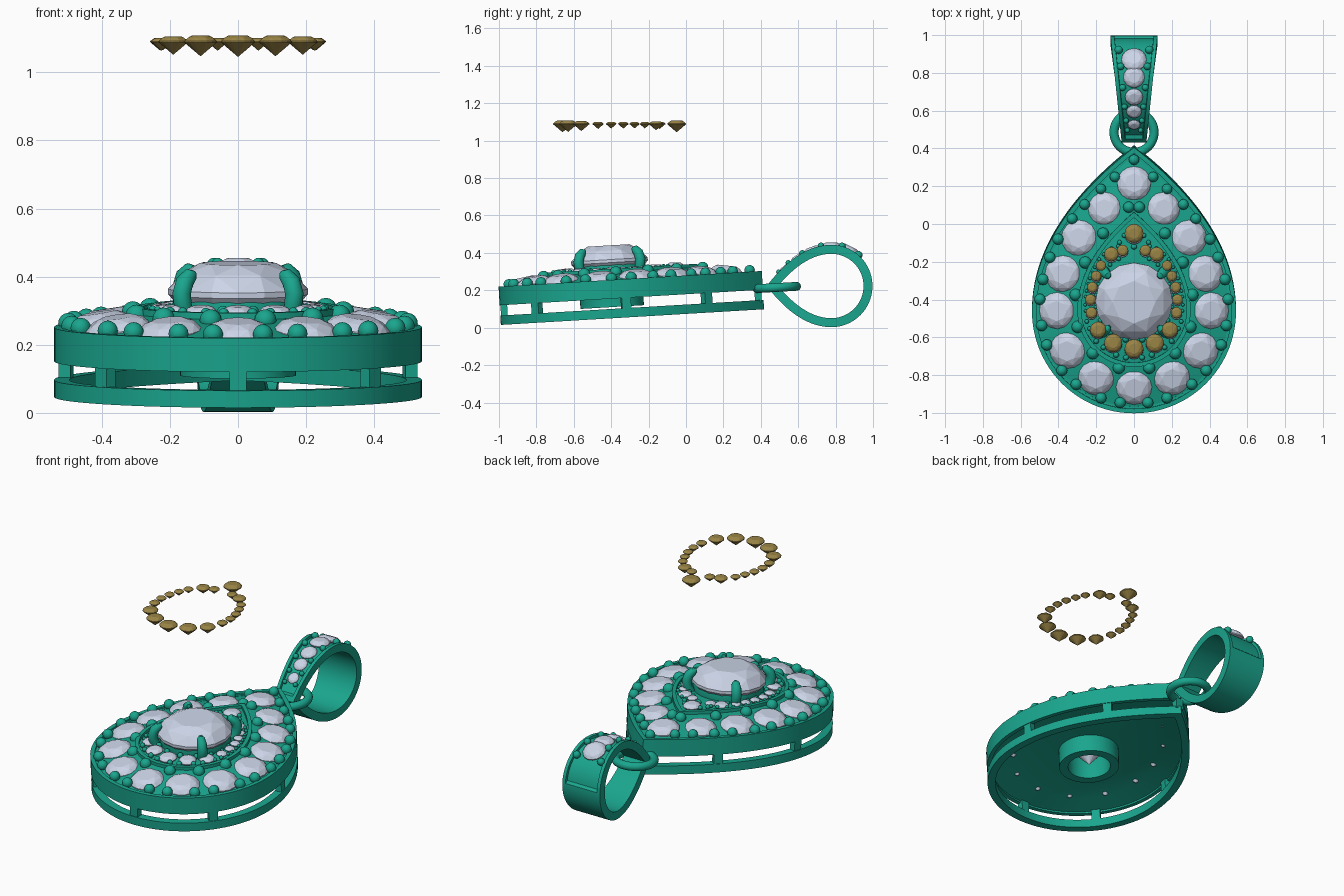
import bpy, bmesh, math
from mathutils import Vector, Matrix

if "Cube" in bpy.data.objects:
    bpy.data.objects.remove(bpy.data.objects["Cube"])

def material(name, rgb):
    m = bpy.data.materials.new(name)
    m.diffuse_color = (*rgb, 1)
    m.use_nodes = True
    m.node_tree.nodes["Principled BSDF"].inputs["Base Color"].default_value = m.diffuse_color
    return m

METAL = material("green_metal", (0.01, 0.38, 0.27))
STONE = material("pale_stone", (0.60, 0.66, 0.80))
GOLD = material("gold_stone", (0.32, 0.23, 0.06))
TILT = math.radians(3.4)
BODY = Matrix.Translation((0, -0.99, 0.015)) @ Matrix.Rotation(TILT, 4, 'X') @ Matrix.Translation((0, 1, 0))
smooth = []

def finish(name, bm, mat, world=BODY, is_smooth=True):
    bmesh.ops.recalc_face_normals(bm, faces=bm.faces)
    me = bpy.data.meshes.new(name)
    bm.to_mesh(me)
    bm.free()
    me.materials.append(mat)
    ob = bpy.data.objects.new(name, me)
    bpy.context.collection.objects.link(ob)
    ob.matrix_world = world
    if is_smooth:
        smooth.append(ob)
    return ob

def loft(name, rings, world=BODY):
    """Skin closed rings into a closed loop (ring-shaped solid)."""
    bm = bmesh.new()
    vs = [[bm.verts.new(p) for p in r] for r in rings]
    n = len(vs[0])
    for a, b in zip(vs, vs[1:] + vs[:1]):
        for i in range(n):
            j = (i + 1) % n
            bm.faces.new((a[i], a[j], b[j], b[i]))
    return finish(name, bm, METAL, world)

def pear(cy, w, h, k=24):
    """Drop outline, clockwise from the tip: half circle plus bulging sides."""
    P = [Vector((0, h)), Vector((.44 * w, .79 * h)), Vector((w, .437 * h)), Vector((w, 0))]
    half = []
    for i in range(k):
        t = i / k
        half.append((1-t)**3*P[0] + 3*t*(1-t)**2*P[1] + 3*t*t*(1-t)*P[2] + t**3*P[3])
    half += [Vector((w*math.cos(a), -w*math.sin(a))) for a in (math.pi/2*i/k for i in range(k + 1))]
    full = half + [Vector((-p.x, p.y)) for p in half[-2:0:-1]]
    return [p + Vector((0, cy)) for p in full]

def normals(pts):
    out = []
    for i, p in enumerate(pts):
        a, b = (p - pts[i-1]).normalized(), (pts[(i+1) % len(pts)] - p).normalized()
        n = Vector((-(a+b).y, (a+b).x)).normalized()
        out.append(n / max(.4, n.dot(Vector((-b.y, b.x)))))
    return out

def inset(pts, d):
    return [p - n * d for p, n in zip(pts, normals(pts))]

def at_z(pts, z):
    return [(p.x, p.y, z) for p in pts]

def wall(name, pts, t, z0, z1):
    q = inset(pts, t)
    return loft(name, [at_z(pts, z0), at_z(pts, z1), at_z(q, z1), at_z(q, z0)])

def gem(bm, pos, r, up=(0, 0, 1), crown=.36, pav=.9):
    """Brilliant cut: table, crown, girdle and point, skinned by a convex hull."""
    rot = Vector((0, 0, 1)).rotation_difference(Vector(up)).to_matrix()
    vs = []
    for n, rad, z, off in ((8, .55, crown, 0), (8, .83, crown*.66, .5), (16, 1, .03, 0), (16, 1, -.05, 0), (1, 0, -pav, 0)):
        for i in range(n):
            a = 2*math.pi*(i + off)/n
            vs.append(bm.verts.new(Vector(pos) + rot @ Vector((rad*math.cos(a), rad*math.sin(a), z)) * r))
    bmesh.ops.convex_hull(bm, input=vs)

def bead(bm, pos, r):
    bmesh.ops.create_uvsphere(bm, u_segments=12, v_segments=8, radius=r, matrix=Matrix.Translation(pos))

def mirrored(half):
    return half + [(-x, y, r) for x, y, r in half[-2:0:-1]]

def pave(name, half, z, lean, z_out, z_in):
    """Ring of leaning stones with two outer beads and one inner bead per gap."""
    st = mirrored(half)
    c = [Vector(s[:2]) for s in st]
    g, b = bmesh.new(), bmesh.new()
    for (x, y, r), n in zip(st, normals(c)):
        n = n.normalized() * lean
        gem(g, (x, y, z), r, (n.x, n.y, 1))
    for i in range(len(st)):
        j = (i + 1) % len(st)
        m, t, r = (c[i]+c[j])/2, (c[j]-c[i]).normalized(), (st[i][2]+st[j][2])/2
        n = Vector((-t.y, t.x))
        for s in (-.55, .55):
            bead(b, (*(m + n*r*1.04 + t*r*s), z_out), r*.31)
        bead(b, (*(m - n*r*.85), z_in), r*.34)
    finish(name + "_stones", g, STONE, is_smooth=False)
    return b

# Pear-shaped frame: upper band, open gallery with posts, lower rail
outer = pear(-.46, .54, .87)
inner = pear(-.45, .30, .52)
wall("upper_band", outer, .024, .105, .205)
wall("inner_step", inset(outer, .022), .014, .12, .195)
wall("lower_rail", outer, .045, 0, .05)
bm = bmesh.new()
nrm = normals(outer)
for x, y in ((0, .41), (.31, .14), (.53, -.33), (.40, -.83), (0, -1), (-.40, -.83), (-.53, -.33), (-.31, .14)):
    i = min(range(len(outer)), key=lambda k: (outer[k] - Vector((x, y))).length)
    n = nrm[i].normalized()
    p = outer[i] - nrm[i] * .022
    bmesh.ops.create_cube(bm, size=1, matrix=Matrix.Translation((*p, .078)) @ Matrix.Rotation(math.atan2(n.y, n.x), 4, 'Z')
                          @ Matrix.Diagonal((.036, .05, .075, 1)))
finish("gallery_posts", bm, METAL)

# Domed plate with a round hole for the centre seat
C = Vector((0, -.40))
edge = inset(outer, .02)
mid = [(a + b) / 2 for a, b in zip(edge, inner)]
hole = [C + (p - C).normalized() * .15 for p in inner]
loft("domed_plate", [at_z(edge, .19), at_z(mid, .217), at_z(inner, .245), at_z(hole, .252),
                     at_z(hole, .165), at_z(inner, .16), at_z(mid, .138), at_z(edge, .115)])
wall("inner_rim", inner, .022, .2, .264)

# Outer stones and their beads
big = [(0, .22, .09), (.155, .085, .088), (.29, -.07, .095), (.375, -.26, .097), (.405, -.455, .097),
       (.35, -.665, .097), (.2, -.81, .095), (0, -.86, .095)]
b = pave("outer", big, .213, .16, .213, .243)
bead(b, (0, .345, .213), .028)
finish("outer_beads", b, METAL)

# Small stones of the inner tier, and the same set floating above
small = [(0, -.05, .05), (.06, -.14, .03), (.12, -.16, .038), (.175, -.22, .027), (.2, -.275, .027), (.22, -.335, .028),
         (.23, -.4, .028), (.225, -.47, .03), (.19, -.56, .043), (.11, -.63, .048), (0, -.66, .05)]
finish("tier_beads", pave("tier", small, .26, .08, .26, .26), METAL)
bm = bmesh.new()
for x, y, r in mirrored(small):
    gem(bm, (x, y, 1.09), r)
finish("floating_stones", bm, GOLD, Matrix(), False)

# Centre stone, its seat and four prongs
bm = bmesh.new()
gem(bm, (0, C.y, .308), .205, crown=.4, pav=1.15)
finish("centre_stone", bm, STONE, is_smooth=False)
prof = [(.12, .06), (.17, .06), (.17, .19), (.195, .24), (.19, .285), (.165, .285), (.15, .24), (.12, .19)]
loft("centre_seat", [[(r*math.cos(2*math.pi*i/48), C.y + r*math.sin(2*math.pi*i/48), z) for i in range(48)] for r, z in prof])
bm = bmesh.new()
path = [(.205, .23, .026), (.228, .27, .027), (.234, .31, .028), (.222, .342, .027), (.198, .362, .022), (.182, .366, .010)]
for q in range(4):
    M = Matrix.Translation((0, C.y, 0)) @ Matrix.Rotation(math.pi/4 + q*math.pi/2, 4, 'Z')
    rings = []
    for i, (r, z, s) in enumerate(path):
        a, c = path[max(i-1, 0)], path[min(i+1, 5)]
        t = Vector((c[0]-a[0], 0, c[1]-a[1])).normalized()
        side = Vector((t.z, 0, -t.x))
        rings.append([bm.verts.new(M @ (Vector((r, 0, z)) + (side*math.cos(u) + Vector((0, 1, 0))*math.sin(u))*s))
                      for u in (2*math.pi*k/12 for k in range(12))])
    for a, c in zip(rings, rings[1:]):
        for k in range(12):
            bm.faces.new((a[k], a[(k+1) % 12], c[(k+1) % 12], c[k]))
    bm.faces.new(rings[0])
    bm.faces.new(rings[-1])
finish("prongs", bm, METAL)

# Jump ring through the tip and the bail
rings = []
for i in range(48):
    a = 2*math.pi*i/48
    rings.append([((.106 + .024*math.cos(u))*math.cos(a), (.106 + .024*math.cos(u))*math.sin(a), .024*math.sin(u))
                  for u in (2*math.pi*k/14 for k in range(14))])
loft("jump_ring", rings, Matrix.Translation((0, .485, .215)) @ Matrix.Rotation(TILT, 4, 'X'))

# Tapered bail: drop-shaped loop with a recessed channel along the top
drop = [Vector((.777 - p.y, .223 + p.x)) for p in pear(0, .22, .345)]
dn = [-n for n in normals(drop)]
dn = [n if (p - Vector((.777, .223))).dot(n) > 0 else -n for p, n in zip(drop, dn)]

def half_width(y):
    return .065 + .06 * (y - .43) / .57

rings = []
for p, n in zip(drop, dn):
    w, d = half_width(p.x), .014 if p.y > .25 else 0
    sec = [(-w, .048), (w, .048), (w, 0), (w-.02, 0), (w-.022, d), (-w+.022, d), (-w+.02, 0), (-w, 0)]
    rings.append([(x, *(p - n*o)) for x, o in sec])
loft("bail", rings, Matrix())

def on_top(y):
    i = min((k for k in range(len(drop)) if drop[k].y > .22), key=lambda k: abs(drop[k].x - y))
    n = dn[i].normalized()
    return Vector((0, *drop[i])), Vector((0, *n))

g, b = bmesh.new(), bmesh.new()
for y, r in ((.88, .066), (.775, .056), (.67, .047), (.585, .04), (.515, .033)):
    p, n = on_top(y)
    gem(g, p - n*.008, r, n, pav=.6)
for y in (.925, .828, .722, .628, .55, .49):
    p, n = on_top(y)
    for s in (-1, 1):
        bead(b, p + Vector((s*(half_width(y) - .036), 0, 0)), .012 + .01*(y - .43)/.5)
finish("bail_stones", g, STONE, Matrix(), False)
finish("bail_beads", b, METAL, Matrix())

# Smooth metal with crisp edges
for ob in smooth:
    ob.select_set(True)
bpy.context.view_layer.objects.active = smooth[0]
bpy.ops.object.shade_smooth_by_angle(angle=math.radians(35))
